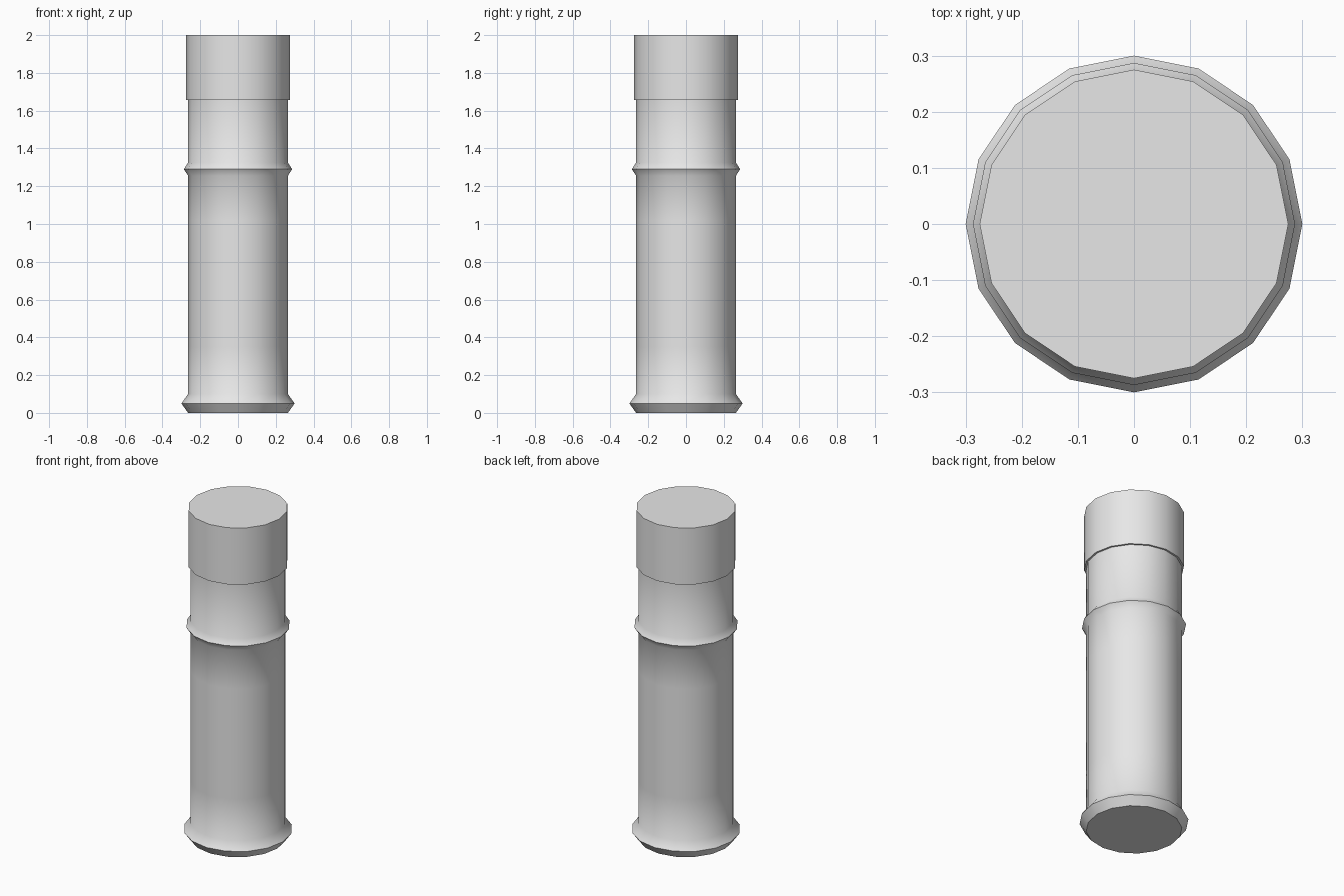
import bpy, bmesh, math

SIDES = 16

if "Cube" in bpy.data.objects:
    bpy.data.objects.remove(bpy.data.objects["Cube"], do_unlink=True)

grey = bpy.data.materials.new("light_grey")
grey.use_nodes = True
colour = (0.8, 0.8, 0.8, 1.0)
grey.diffuse_color = colour
grey.node_tree.nodes["Principled BSDF"].inputs["Base Color"].default_value = colour


def lathe(name, profile):
    """Closed 16-sided solid from (radius, height) points, bottom to top."""
    bm = bmesh.new()
    rings = []
    for r, z in profile:
        rings.append([bm.verts.new((r * math.cos(2 * math.pi * i / SIDES),
                                    r * math.sin(2 * math.pi * i / SIDES), z))
                      for i in range(SIDES)])
    for low, high in zip(rings, rings[1:]):
        for i in range(SIDES):
            j = (i + 1) % SIDES
            bm.faces.new((low[i], low[j], high[j], high[i]))
    bm.faces.new(rings[0][::-1])
    bm.faces.new(rings[-1])
    mesh = bpy.data.meshes.new(name)
    bm.to_mesh(mesh)
    bm.free()
    mesh.materials.append(grey)
    obj = bpy.data.objects.new(name, mesh)
    bpy.context.collection.objects.link(obj)
    bpy.ops.object.select_all(action='DESELECT')
    obj.select_set(True)
    bpy.context.view_layer.objects.active = obj
    bpy.ops.object.shade_smooth_by_angle(angle=math.radians(45))
    return obj


# Tube with flared foot and raised collar
lathe("body", [
    (0.264, 0.0), (0.30, 0.05), (0.264, 0.10),      # foot
    (0.264, 0.35), (0.264, 1.02),                   # straight barrel
    (0.264, 1.255), (0.287, 1.29), (0.264, 1.325),  # collar
    (0.264, 1.66),                                  # neck
])

# Slightly wider cap
lathe("cap", [(0.275, 1.657), (0.275, 2.0)])
